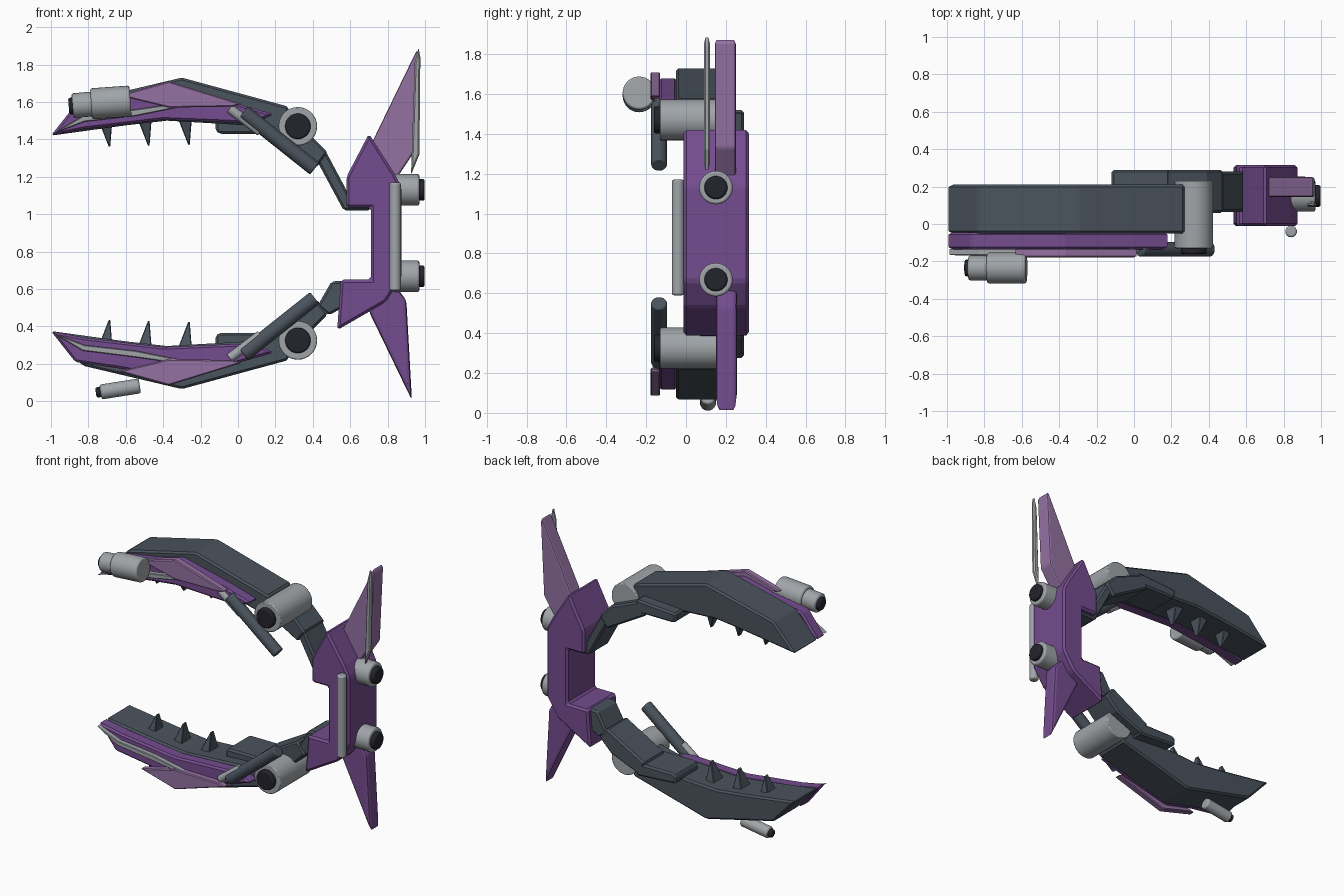
import bpy, bmesh, math
from mathutils import Vector

if "Cube" in bpy.data.objects:
    bpy.data.objects.remove(bpy.data.objects["Cube"])


def lin(c):
    c /= 255
    return c / 12.92 if c <= 0.04045 else ((c + 0.055) / 1.055) ** 2.4


def material(name, r, g, b):
    m = bpy.data.materials.new(name)
    m.diffuse_color = (lin(r), lin(g), lin(b), 1)
    m.use_nodes = True
    m.node_tree.nodes["Principled BSDF"].inputs["Base Color"].default_value = m.diffuse_color
    return m


PURPLE = material("purple", 116, 76, 142)
LILAC = material("lilac", 148, 113, 162)
STEEL = material("steel grey", 160, 165, 169)
SLATE = material("dark slate", 74, 83, 93)
BLACK = material("near black", 36, 35, 45)
MID = 1.795  # upper and lower z values add up to this


def finish(name, bm, mat, bevel=0.0, segments=1):
    bmesh.ops.recalc_face_normals(bm, faces=bm.faces)
    me = bpy.data.meshes.new(name)
    bm.to_mesh(me)
    bm.free()
    me.materials.append(mat)
    ob = bpy.data.objects.new(name, me)
    bpy.context.collection.objects.link(ob)
    if bevel:
        mod = ob.modifiers.new("edge bevel", 'BEVEL')
        mod.width = bevel
        mod.segments = segments
        mod.limit_method = 'ANGLE'
        mod.angle_limit = math.radians(25)
    return ob


def plate(name, pts, y0, y1, mat, bevel=0.012, flip=False, segments=1):
    """Front outline (x, z) pushed from y0 to y1."""
    bm = bmesh.new()
    a, b = ([bm.verts.new((x, y, MID - z if flip else z)) for x, z in pts] for y in (y0, y1))
    bm.faces.new(a)
    bm.faces.new(b)
    for i in range(len(a)):
        j = (i + 1) % len(a)
        bm.faces.new((a[i], a[j], b[j], b[i]))
    return finish(name, bm, mat, bevel, segments)


def rod(name, p, q, r, mat, bevel=0.01, flip=False):
    """Cylinder between two points."""
    p, q = Vector(p), Vector(q)
    if flip:
        p.z, q.z = MID - p.z, MID - q.z
    bm = bmesh.new()
    bmesh.ops.create_cone(bm, cap_ends=True, segments=32, radius1=r, radius2=r, depth=(q - p).length)
    ob = finish(name, bm, mat, bevel, 2)
    ob.location = (p + q) / 2
    ob.rotation_euler = (q - p).to_track_quat('Z', 'Y').to_euler()
    bpy.ops.object.select_all(action='DESELECT')
    ob.select_set(True)
    bpy.context.view_layer.objects.active = ob
    bpy.ops.object.shade_smooth_by_angle(angle=math.radians(35))
    return ob


def tooth(name, x, z, flip):
    """Fang with a tapered tip pointing into the jaw."""
    bm = bmesh.new()
    ring = []
    for dx, dz, y0, y1 in ((-0.055, 0.05, 0.02, 0.15), (0.03, 0.05, 0.02, 0.15),
                           (0.017, -0.115, 0.07, 0.10), (0.009, -0.115, 0.07, 0.10)):
        zz = MID - (z + dz) if flip else z + dz
        ring.append([bm.verts.new((x + dx, y, zz)) for y in (y0, y1)])
    bm.faces.new([p[0] for p in ring])
    bm.faces.new([p[1] for p in ring])
    for i in range(4):
        a, b = ring[i], ring[(i + 1) % 4]
        bm.faces.new((a[0], b[0], b[1], a[1]))
    finish(name, bm, SLATE, 0.004)


# Two mirrored jaw arms
for side, flip in (("upper", False), ("lower", True)):
    def P(part, pts, y0, y1, mat, bevel=0.012):
        plate(side + "_" + part, pts, y0, y1, mat, bevel, flip)

    def R(part, p, q, r, mat, bevel=0.008):
        rod(side + "_" + part, p, q, r, mat, bevel, flip)

    P("jaw", [(-1, 1.42), (-0.83, 1.605), (-0.30, 1.73), (0.27, 1.575), (0.27, 1.42),
              (0.05, 1.475), (-0.38, 1.50), (-0.6, 1.475)], -0.05, 0.21, SLATE)
    P("jaw_armor", [(-1, 1.42), (-0.87, 1.585), (-0.60, 1.625), (-0.38, 1.68), (0.0, 1.59),
                    (0.19, 1.535), (0.09, 1.485), (-0.40, 1.505), (-0.82, 1.455)], -0.135, -0.045, PURPLE)
    P("side_fin", [(-0.64, 1.635), (-0.37, 1.71), (0.02, 1.59), (-0.03, 1.575), (-0.37, 1.57)],
      -0.178, -0.13, LILAC, 0.006)
    P("side_blade", [(-0.99, 1.43), (-0.82, 1.495), (-0.55, 1.525), (-0.30, 1.575), (-0.34, 1.59),
                     (-0.55, 1.56), (-0.83, 1.525)], -0.168, -0.13, STEEL, 0.004)
    for i, x in enumerate((-0.70, -0.49, -0.275)):
        tooth(f"{side}_tooth_{i + 1}", x, 1.475 + 0.005 * i, flip)

    # Inner pad, forearm link and hinge
    P("inner_pad", [(-0.12, 1.50), (0.19, 1.52), (0.19, 1.44), (0.15, 1.43), (-0.10, 1.43),
                    (-0.12, 1.445)], 0.03, 0.29, SLATE)
    P("arm_link", [(0.17, 1.51), (0.39, 1.42), (0.48, 1.33), (0.42, 1.25), (0.12, 1.42)],
      0.06, 0.29, SLATE)
    R("hinge", (0.32, -0.13, 1.47), (0.32, 0.23, 1.47), 0.103, STEEL, 0.006)
    R("hinge_cap", (0.32, -0.16, 1.47), (0.32, -0.11, 1.47), 0.068, BLACK)
    R("piston_sleeve", (0.03, -0.135, 1.545), (0.41, -0.135, 1.243), 0.04, SLATE)
    R("piston_rod", (-0.045, -0.135, 1.565), (0.12, -0.135, 1.44), 0.025, STEEL, 0.005)

# Wrist links joining the arms to the body
plate("upper_wrist", [(0.47, 1.335), (0.425, 1.28), (0.565, 1.02), (0.71, 1.02), (0.71, 1.10),
                      (0.595, 1.10)], 0.065, 0.28, SLATE)
plate("lower_wrist", [(0.425, 0.51), (0.485, 0.46), (0.60, 0.52), (0.57, 0.645), (0.50, 0.64)],
      0.065, 0.28, SLATE)

# Body and wings
plate("body", [(0.58, 1.20), (0.70, 1.43), (0.835, 1.22), (0.875, 1.14), (0.875, 0.66), (0.79, 0.53),
               (0.53, 0.38), (0.55, 0.65), (0.71, 0.65), (0.71, 1.035), (0.58, 1.035)],
      -0.012, 0.315, PURPLE, 0.014)
plate("upper_wing", [(0.955, 1.875), (0.965, 1.85), (0.94, 1.33), (0.84, 1.18), (0.72, 1.18),
                     (0.71, 1.37)], 0.145, 0.25, LILAC, 0.018, segments=2)
plate("lower_wing", [(0.93, 0.005), (0.70, 0.48), (0.72, 0.60), (0.84, 0.62), (0.90, 0.54)],
      0.15, 0.255, PURPLE, 0.018, segments=2)
plate("wing_blade", [(0.925, 1.21), (0.97, 1.32), (0.975, 1.84), (0.965, 1.89), (0.945, 1.81)],
      0.09, 0.12, STEEL, 0.008)
rod("front_bar", (0.84, -0.04, 0.59), (0.84, -0.04, 1.17), 0.031, STEEL)

# Thrusters
for name, z in (("upper", 1.13), ("lower", 0.668)):
    rod(name + "_thruster", (0.83, 0.15, z), (0.97, 0.15, z), 0.084, STEEL)
    rod(name + "_nozzle", (0.95, 0.15, z), (0.998, 0.15, z), 0.058, BLACK)

# Guns
rod("gun_body", (-0.575, -0.235, 1.605), (-0.785, -0.235, 1.59), 0.083, STEEL)
rod("gun_barrel", (-0.77, -0.235, 1.59), (-0.885, -0.235, 1.58), 0.066, STEEL)
rod("gun_muzzle", (-0.87, -0.235, 1.58), (-0.905, -0.235, 1.577), 0.045, BLACK)
rod("small_gun", (-0.525, 0.11, 0.082), (-0.735, 0.11, 0.049), 0.04, STEEL)
rod("small_gun_muzzle", (-0.72, 0.11, 0.052), (-0.76, 0.11, 0.046), 0.028, BLACK)
